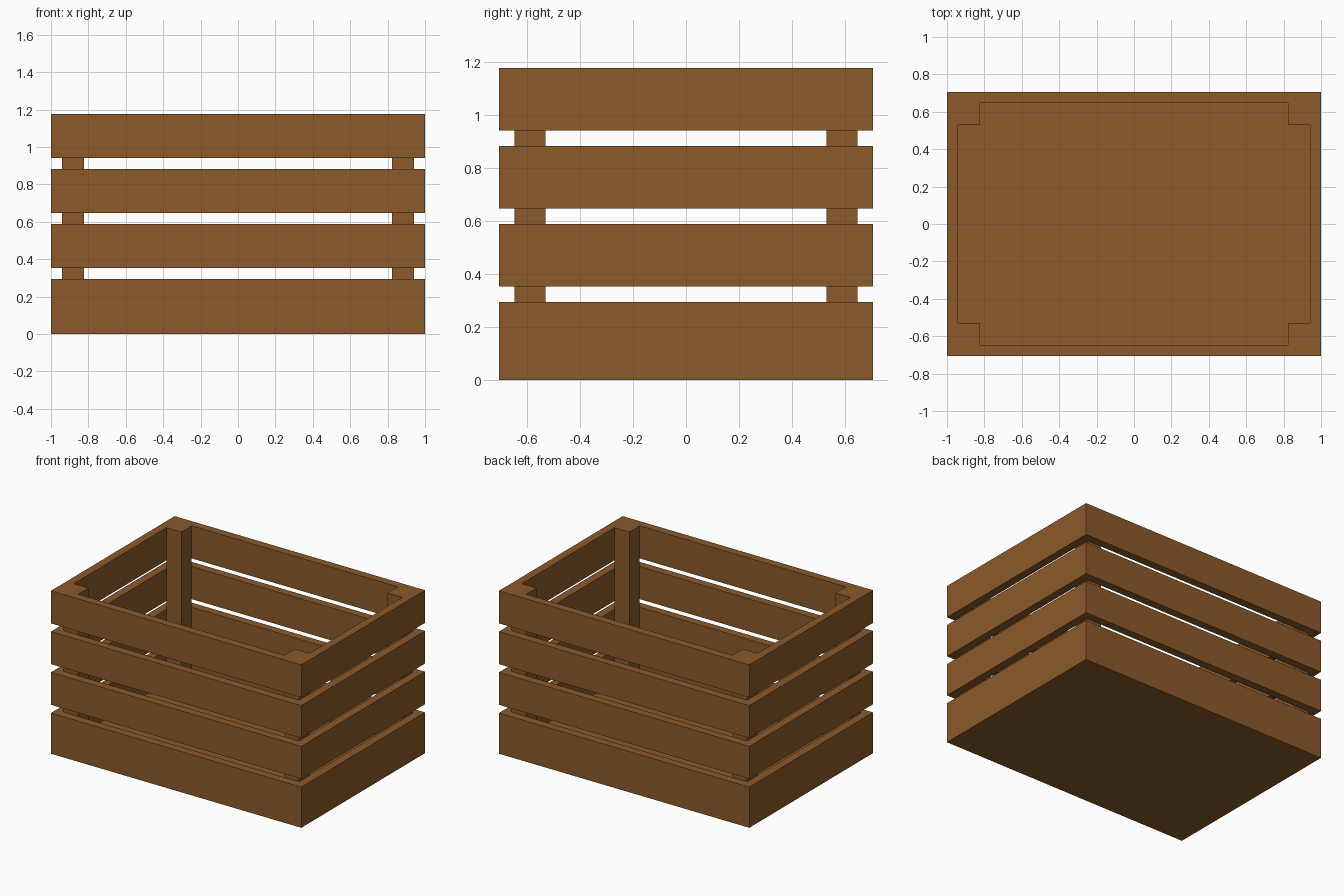
import bpy, bmesh

if "Cube" in bpy.data.objects:
    bpy.data.objects.remove(bpy.data.objects["Cube"])

U = 1 / 17                      # board thickness
HX, HY = 17 * U, 12 * U         # half width and half depth
TOP = 20 * U

wood = bpy.data.materials.new("brown_wood")
wood.diffuse_color = (0.258, 0.102, 0.024, 1)
wood.use_nodes = True
wood.node_tree.nodes["Principled BSDF"].inputs["Base Color"].default_value = wood.diffuse_color


def finish(name, bm):
    bmesh.ops.recalc_face_normals(bm, faces=bm.faces)
    mesh = bpy.data.meshes.new(name)
    bm.to_mesh(mesh)
    bm.free()
    mesh.materials.append(wood)
    bpy.context.collection.objects.link(bpy.data.objects.new(name, mesh))


def box(name, lo, hi):
    bm = bmesh.new()
    bmesh.ops.create_cube(bm, size=1)
    for v in bm.verts:
        v.co = [l + (c + 0.5) * (h - l) for c, l, h in zip(v.co, lo, hi)]
    finish(name, bm)


def slat_ring(name, z0, z1):
    """Four mitred boards joined in a rectangular band."""
    bm = bmesh.new()
    corners = [(-1, -1), (1, -1), (1, 1), (-1, 1)]
    outer = [bm.verts.new((sx * HX, sy * HY, z0)) for sx, sy in corners]
    inner = [bm.verts.new((sx * (HX - U), sy * (HY - U), z0)) for sx, sy in corners]
    for i in range(4):
        j = (i + 1) % 4
        bm.faces.new((outer[i], outer[j], inner[j], inner[i]))
    ext = bmesh.ops.extrude_face_region(bm, geom=bm.faces[:], use_keep_orig=True)
    for v in ext["geom"]:
        if isinstance(v, bmesh.types.BMVert):
            v.co.z = z1
    finish(name, bm)


# Floor board
box("floor", (-HX, -HY, 0), (HX, HY, U))

# Four bands of slats with gaps between
for i in range(4):
    z = U * (1 + 5 * i)
    slat_ring(f"slat_band_{i + 1}", z, z + 4 * U)

# Inner corner posts
for sx, xn in ((-1, "left"), (1, "right")):
    for sy, yn in ((-1, "front"), (1, "back")):
        xs = sorted((sx * (HX - 3 * U), sx * (HX - U)))
        ys = sorted((sy * (HY - 3 * U), sy * (HY - U)))
        box(f"{yn}_{xn}_post", (xs[0], ys[0], U), (xs[1], ys[1], TOP))
